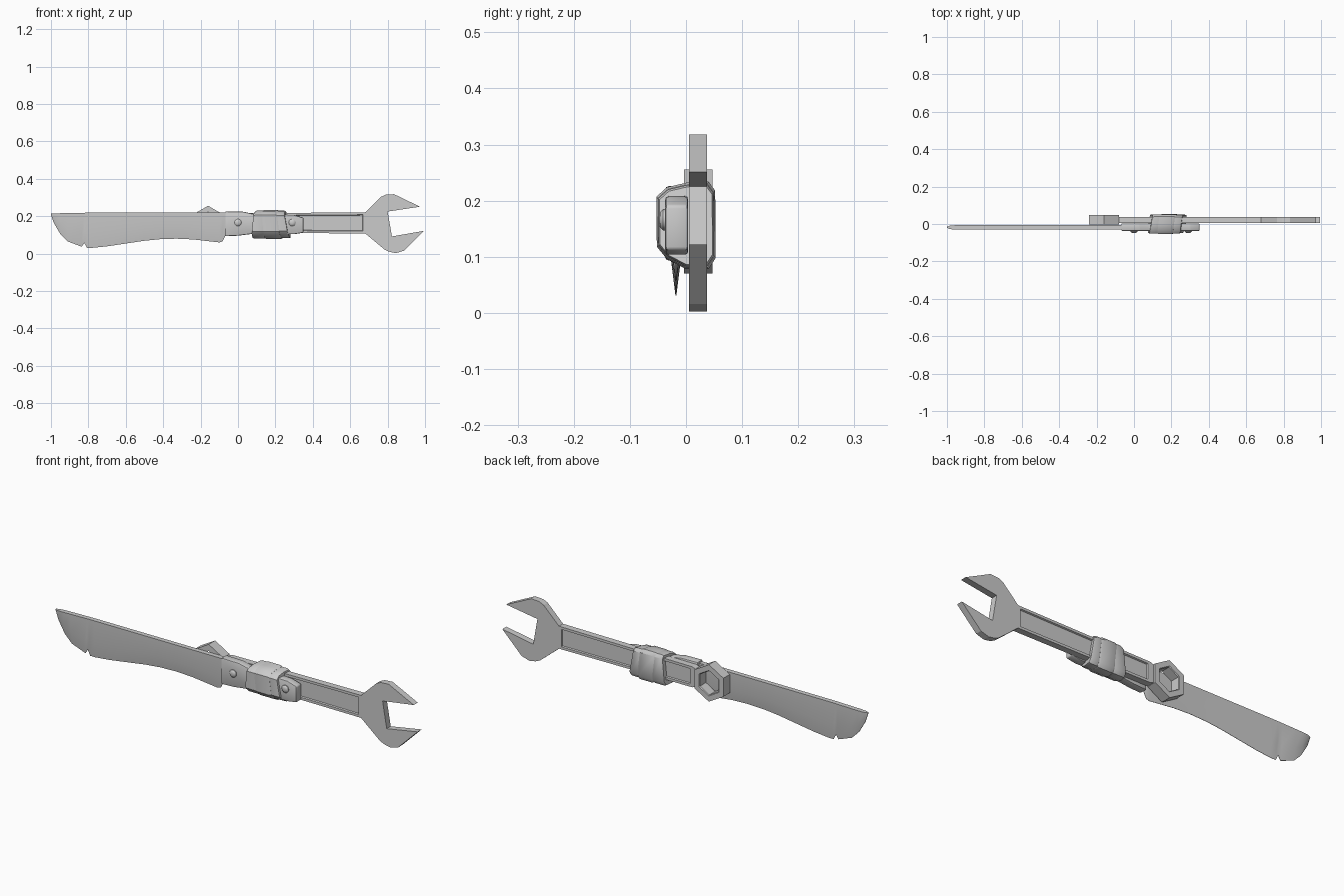
import bpy, bmesh, math
from mathutils import Vector

cube = bpy.data.objects.get("Cube")
if cube:
    bpy.data.objects.remove(cube)

STEEL = bpy.data.materials.new("grey_steel")
STEEL.use_nodes = True
STEEL.diffuse_color = (0.6, 0.6, 0.6, 1)
STEEL.node_tree.nodes["Principled BSDF"].inputs["Base Color"].default_value = (0.6, 0.6, 0.6, 1)


def finish(name, bm, bevel=0, smooth=None):
    bmesh.ops.recalc_face_normals(bm, faces=bm.faces)
    if bevel:
        bmesh.ops.bevel(bm, geom=bm.edges[:], offset=bevel, segments=2,
                        affect='EDGES', profile=0.5)
    mesh = bpy.data.meshes.new(name)
    bm.to_mesh(mesh)
    bm.free()
    mesh.materials.append(STEEL)
    obj = bpy.data.objects.new(name, mesh)
    bpy.context.collection.objects.link(obj)
    if smooth:
        bpy.ops.object.select_all(action='DESELECT')
        obj.select_set(True)
        bpy.context.view_layer.objects.active = obj
        bpy.ops.object.shade_smooth_by_angle(angle=math.radians(smooth))
    return obj


def loft(rings, close_ends=True):
    """Skin a list of equally long closed rings."""
    bm = bmesh.new()
    loops = [[bm.verts.new(p) for p in ring] for ring in rings]
    n = len(loops[0])
    for a, b in zip(loops, loops[1:]):
        for i in range(n):
            j = (i + 1) % n
            bm.faces.new((a[i], a[j], b[j], b[i]))
    if close_ends:
        bm.faces.new(loops[0])
        bm.faces.new(loops[-1])
    return bm


def prism(outline, y0, y1):
    """Extrude an xz outline along y."""
    return loft([[(x, y, z) for x, z in outline] for y in (y0, y1)])


Y0, Y1 = 0.005, 0.037

# Open jaw of the wrench
jaw = [(0.68, 0.108), (0.733, 0.064), (0.786, 0.02), (0.812, 0.009), (0.845, 0.003),
       (0.888, 0.016), (0.995, 0.122), (0.823, 0.092), (0.80, 0.225), (0.973, 0.251),
       (0.834, 0.318), (0.79, 0.315), (0.765, 0.304), (0.722, 0.262), (0.68, 0.221)]
finish("wrench_jaw", prism(jaw, Y0, Y1))

# Wrench shaft with a recessed panel on both sides
bm = prism([(-0.06, 0.112), (0.68, 0.108), (0.68, 0.221), (-0.06, 0.215)], Y0, Y1)
bm.normal_update()
sides = [f for f in bm.faces if abs(f.normal.y) > 0.9]
bmesh.ops.recalc_face_normals(bm, faces=bm.faces)
bmesh.ops.inset_individual(bm, faces=sides, thickness=0.018)
bmesh.ops.inset_individual(bm, faces=sides, thickness=0.004, depth=-0.007)
finish("wrench_shaft", bm)

# Neck joining the shaft to the hexagonal ring
finish("ring_neck", prism([(-0.09, 0.122), (-0.06, 0.112), (-0.06, 0.215), (-0.09, 0.205)], Y0, Y1))

# Hexagonal ring
def hexagon(r, y):
    return [(-0.16 + r * math.sin(k * math.pi / 3), y, 0.163 + r * math.cos(k * math.pi / 3))
            for k in range(6)]

outer, inner = 0.093, 0.06
bm = loft([hexagon(inner, -0.004), hexagon(outer, -0.004), hexagon(outer, 0.047),
           hexagon(inner + 0.004, 0.047), hexagon(inner, 0.043), hexagon(inner, -0.004)], False)
bmesh.ops.remove_doubles(bm, verts=bm.verts, dist=0.0001)
finish("hex_ring", bm)

# Blade: stations of (x, lower edge), ground to a thin edge
stations = [(-1.0, 0.208), (-0.985, 0.165), (-0.95, 0.105), (-0.91, 0.065), (-0.835, 0.037),
            (-0.822, 0.058), (-0.808, 0.031), (-0.78, 0.031), (-0.7, 0.039), (-0.6, 0.054),
            (-0.5, 0.069), (-0.42, 0.077), (-0.33, 0.08), (-0.24, 0.076), (-0.17, 0.068),
            (-0.1, 0.06), (-0.083, 0.065), (-0.066, 0.1)]
BY = -0.018
rings = []
for x, low in stations:
    top = 0.219 - 0.004 * max(0, -0.8 - x) / 0.2
    h = top - low
    t = 0.012 * min(1, 0.15 + h / 0.08)
    rings.append([(x, BY - 0.0008, low), (x, BY - t * 0.85, low + h * 0.4), (x, BY - t, top),
                  (x, BY + t, top), (x, BY + t * 0.85, low + h * 0.4), (x, BY + 0.0008, low)])
finish("blade", loft(rings), smooth=30)

# Blade grip plate
grip = [(-0.068, 0.093), (0.0, 0.096), (0.08, 0.106), (0.3, 0.104), (0.35, 0.112),
        (0.35, 0.192), (0.3, 0.207), (0.08, 0.213), (0.03, 0.224), (-0.068, 0.226)]
finish("blade_grip", prism(grip, -0.037, 0.004), bevel=0.006, smooth=40)

# Rivets
for label, x in (("inner", 0.0), ("outer", 0.29)):
    profile = ((0.019, -0.03), (0.019, -0.041), (0.014, -0.046), (0.006, -0.048))
    rings = [[(x + r * math.cos(k * math.pi / 6), y, 0.166 + r * math.sin(k * math.pi / 6))
              for k in range(12)] for r, y in profile]
    finish(label + "_rivet", loft(rings), smooth=40)

# Cloth bands wrapped around grip and shaft
section = [(-0.052, 0.118), (-0.053, 0.207), (-0.034, 0.224), (0.0, 0.232), (0.04, 0.234),
           (0.052, 0.218), (0.053, 0.098), (0.04, 0.078), (0.0, 0.078), (-0.034, 0.096)]
centre = Vector((0.0, 0.158))
bands = [("left", 0.085, 0.155, 0.1, 0.97), ("middle", 0.135, 0.222, -0.12, 1.0),
         ("right", 0.205, 0.264, -0.18, 0.94)]
for label, x0, x1, lean, size in bands:
    rings = []
    for x, grow in ((x0, 0.95), (x0 + 0.009, 1), (x1 - 0.009, 1), (x1, 0.95)):
        ring = []
        for p in section:
            q = centre + (Vector(p) - centre) * size * grow
            ring.append((x + lean * (q.y - centre.y) + 0.15 * q.x, q.x, q.y))
        rings.append(ring)
    finish(label + "_wrap", loft(rings), smooth=35)
